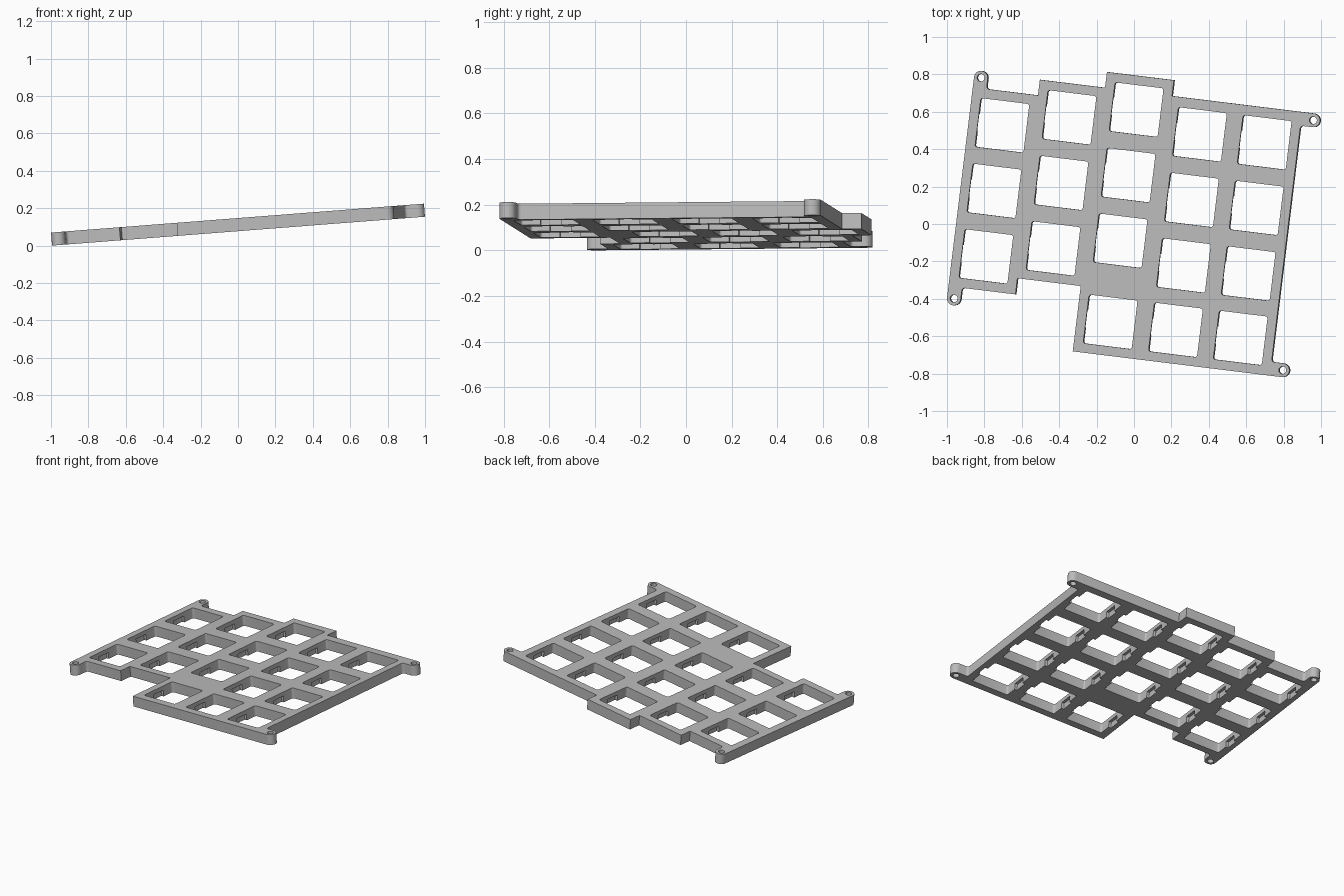
import bpy, bmesh
from math import radians, sin, cos
from mathutils import Matrix, Vector

cube = bpy.data.objects.get("Cube")
if cube:
    bpy.data.objects.remove(cube, do_unlink=True)

THICK = 0.07        # plate thickness
LIP = 0.028         # solid rim above the clip notches
HALF = 0.131        # half width of a key opening
PITCH = 0.353
BOSS_R = 0.037
FILLET = 0.016

grey = bpy.data.materials.new("plain grey")
grey.use_nodes = True
colour = (0.5, 0.5, 0.5, 1)
grey.diffuse_color = colour
grey.node_tree.nodes["Principled BSDF"].inputs["Base Color"].default_value = colour


def arc(x, y, r, start, end, steps=12):
    angles = [radians(start + (end - start) * i / steps) for i in range(steps + 1)]
    return [(x + r * cos(a), y + r * sin(a)) for a in angles]


def rounded_box(x, y, hx, hy, r):
    pts = []
    for sx, sy, a in ((1, 1, 0), (-1, 1, 90), (-1, -1, 180), (1, -1, 270)):
        pts += arc(x + sx * (hx - r), y + sy * (hy - r), r, a, a + 90, 4)
    return pts


def prisms(name, outlines, z0, z1):
    """One object holding an upright prism for each outline."""
    bm = bmesh.new()
    for outline in outlines:
        base = bm.faces.new([bm.verts.new((x, y, z0)) for x, y in outline])
        top = bmesh.ops.extrude_face_region(bm, geom=[base])["geom"]
        bmesh.ops.translate(bm, vec=(0, 0, z1 - z0),
                            verts=[v for v in top if isinstance(v, bmesh.types.BMVert)])
    bmesh.ops.recalc_face_normals(bm, faces=bm.faces)
    mesh = bpy.data.meshes.new(name)
    bm.to_mesh(mesh)
    bm.free()
    mesh.materials.append(grey)
    obj = bpy.data.objects.new(name, mesh)
    bpy.context.collection.objects.link(obj)
    return obj


# Staggered key positions, column by column, plus the lower row
columns = ((-0.762, 0.446), (-0.410, 0.532), (-0.058, 0.617), (0.295, 0.527), (0.645, 0.527))
keys = [(x, y - row * PITCH) for x, y in columns for row in range(3)]
keys += [(x, -0.526) for x, _ in columns[2:]]

# Screw bosses at the four corners
bosses = ((-0.906, -0.504), (0.890, -0.670), (0.890, 0.676), (-0.906, 0.685))
left, right = -0.906 + BOSS_R, 0.826
low, high = -0.442, 0.629

# Stepped outline of the plate, with bosses and their small fillets
outline = arc(*bosses[0], BOSS_R, 180, 360)
outline += arc(left + FILLET, low - FILLET, FILLET, 180, 90, 4)
outline += [(-0.581, low), (-0.581, -0.355), (-0.239, -0.355), (-0.239, -0.707)]
outline += arc(*bosses[1], BOSS_R, -90, 90)
outline += arc(right + FILLET, bosses[1][1] + BOSS_R + FILLET, FILLET, 270, 180, 4)
outline += arc(right + FILLET, bosses[2][1] - BOSS_R - FILLET, FILLET, 180, 90, 4)
outline += arc(*bosses[2], BOSS_R, -90, 90)
outline += [(0.123, 0.713), (0.123, 0.798), (-0.239, 0.798), (-0.239, 0.713),
            (-0.591, 0.713), (-0.591, high)]
outline += arc(left + FILLET, high + FILLET, FILLET, 270, 180, 4)
outline += arc(*bosses[3], BOSS_R, 0, 180)
plate = prisms("key_plate", [outline], 0, THICK)

# Cutters: key openings, screw holes, and clip notches open to the underside
openings = [rounded_box(x, y, HALF, HALF, 0.012) for x, y in keys]
openings += [arc(x, y, 0.02, 0, 345, 23) for x, y in bosses]
notches = [rounded_box(x, y, HALF + 0.018, 0.046, 0.003) for x, y in keys]
cutters = [prisms("opening_cutter", openings, -0.1, 0.2),
           prisms("notch_cutter", notches, -0.1, THICK - LIP)]
for cutter in cutters:
    cutter.hide_render = True
    mod = plate.modifiers.new("cut", 'BOOLEAN')
    mod.operation = 'DIFFERENCE'
    mod.solver = 'EXACT'
    mod.object = cutter

# Apply the cuts and drop the cutters
bpy.context.view_layer.update()
graph = bpy.context.evaluated_depsgraph_get()
cut_mesh = bpy.data.meshes.new_from_object(plate.evaluated_get(graph))
plate.modifiers.clear()
plate.data = cut_mesh
for cutter in cutters:
    bpy.data.objects.remove(cutter, do_unlink=True)

# Turn and tilt the plate, then centre it on the ground
cut_mesh.transform(Matrix.Rotation(radians(-4.43), 4, 'Y') @ Matrix.Rotation(radians(-7), 4, 'Z'))
lo = Vector([min(v.co[i] for v in cut_mesh.vertices) for i in range(3)])
hi = Vector([max(v.co[i] for v in cut_mesh.vertices) for i in range(3)])
cut_mesh.transform(Matrix.Translation((-(lo.x + hi.x) / 2, -(lo.y + hi.y) / 2, -lo.z)))

bpy.ops.object.select_all(action='DESELECT')
plate.select_set(True)
bpy.context.view_layer.objects.active = plate
bpy.ops.object.shade_smooth_by_angle(angle=radians(30))
